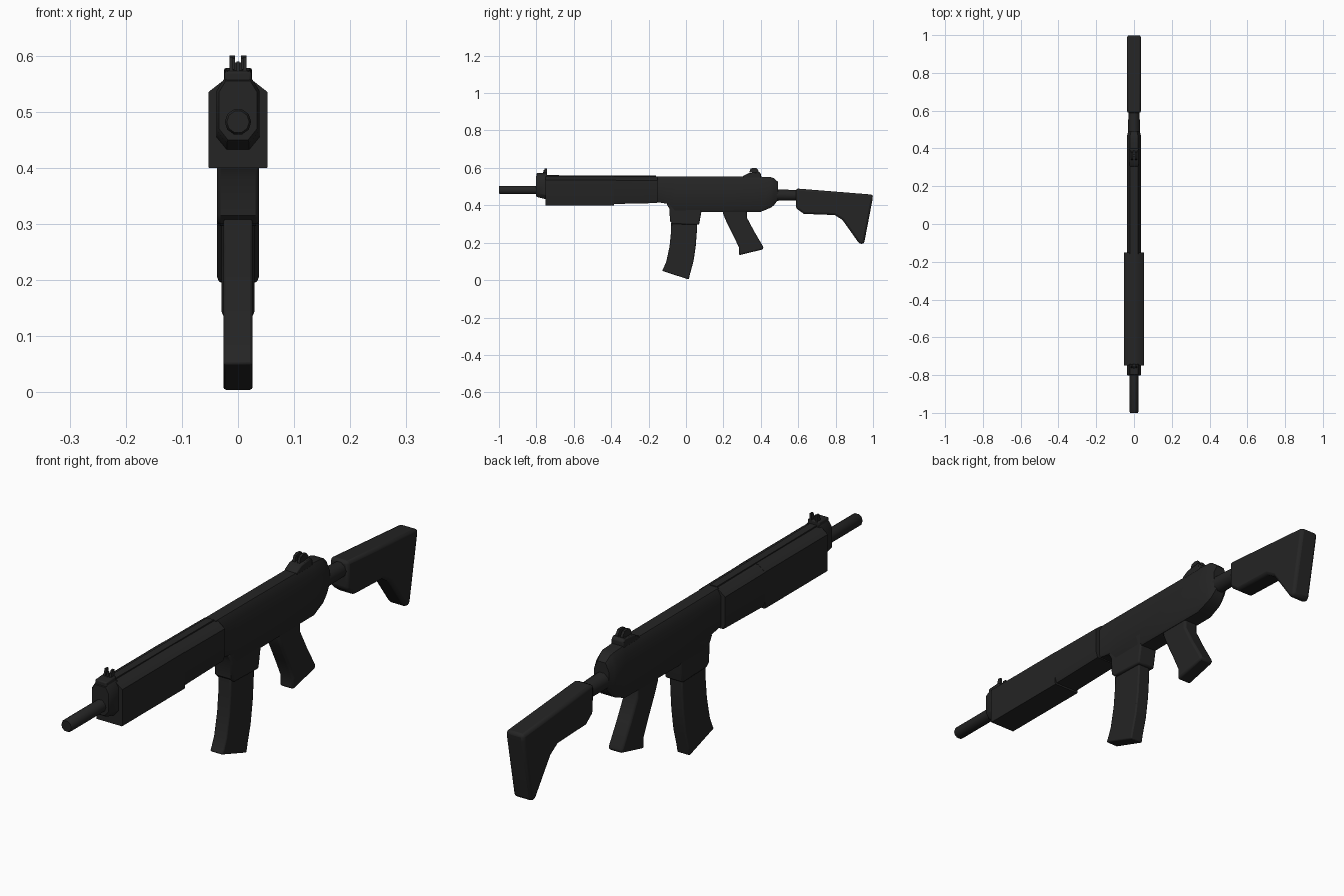
import bpy, bmesh, math

if "Cube" in bpy.data.objects:
    bpy.data.objects.remove(bpy.data.objects["Cube"])

mat = bpy.data.materials.new("matte_black")
mat.diffuse_color = (0.018, 0.018, 0.018, 1)
mat.use_nodes = True
mat.node_tree.nodes["Principled BSDF"].inputs["Base Color"].default_value = mat.diffuse_color


def finish(name, bm, bevel=0.0):
    bmesh.ops.recalc_face_normals(bm, faces=bm.faces)
    me = bpy.data.meshes.new(name)
    bm.to_mesh(me)
    bm.free()
    ob = bpy.data.objects.new(name, me)
    bpy.context.collection.objects.link(ob)
    me.materials.append(mat)
    if bevel:
        b = ob.modifiers.new("bevel", 'BEVEL')
        b.width = bevel
        b.segments = 2
        b.limit_method = 'ANGLE'
        b.angle_limit = math.radians(50)
    bpy.ops.object.select_all(action='DESELECT')
    ob.select_set(True)
    bpy.context.view_layer.objects.active = ob
    bpy.ops.object.shade_smooth_by_angle(angle=math.radians(40))
    return ob


def loft(name, rings):
    """Skin matching rings of points and cap both ends."""
    bm = bmesh.new()
    vs = [[bm.verts.new(p) for p in r] for r in rings]
    n = len(vs[0])
    for a, b in zip(vs, vs[1:]):
        for i in range(n):
            j = (i + 1) % n
            bm.faces.new((a[i], a[j], b[j], b[i]))
    bm.faces.new(vs[0])
    bm.faces.new(vs[-1])
    return finish(name, bm)


def body_ring(y, w, zb, zt, bw, bh, tw, th):
    """Chamfered section: half width, bottom/top z, bottom and top chamfers."""
    half = [(bw, zb), (w, zb + bh), (w, zt - th), (tw, zt)]
    pts = half + [(-x, z) for x, z in reversed(half)]
    return [(x, y, z) for x, z in pts]


def prism(name, profile, w, bevel=0.0, x=0.0):
    """Side profile in (y, z) given a thickness across x."""
    bm = bmesh.new()
    f = bm.faces.new([bm.verts.new((x - w, y, z)) for y, z in profile])
    r = bmesh.ops.extrude_face_region(bm, geom=[f])
    bmesh.ops.translate(bm, vec=(2 * w, 0, 0),
                        verts=[v for v in r['geom'] if isinstance(v, bmesh.types.BMVert)])
    return finish(name, bm, bevel)


def tube(name, stations, n=10):
    """Round bar through (y, z, radius) stations."""
    loft(name, [[(r * math.cos(2 * math.pi * i / n), y, z + r * math.sin(2 * math.pi * i / n))
                 for i in range(n)] for y, z, r in stations])


# Barrel and stock tube
tube("barrel", [(-1, .482, .020), (-.994, .482, .0235), (-.74, .482, .0235)])
tube("stock_tube", [(.46, .455, .034), (.50, .455, .032), (.60, .453, .029)])

# Handguard, front cap and top rail
loft("handguard_front", [body_ring(-.75, .053, .40, .556, .052, .004, .026, .021),
                         body_ring(-.385, .053, .40, .556, .052, .004, .026, .021)])
loft("handguard_rear", [body_ring(-.385, .053, .407, .555, .046, .02, .026, .021),
                        body_ring(-.152, .053, .412, .553, .046, .02, .026, .021)])
loft("front_cap", [body_ring(-.803, .034, .45, .555, .018, .02, .022, .02),
                   body_ring(-.795, .038, .444, .56, .02, .022, .024, .022),
                   body_ring(-.74, .038, .43, .56, .02, .022, .024, .022)])
prism("top_rail", [(-.75, .548), (-.75, .561), (-.16, .558), (-.16, .548)], .014)

# Receiver with tapering tail
loft("receiver", [body_ring(-.16, .037, .418, .555, .033, .008, .022, .026),
                  body_ring(-.10, .037, .408, .555, .033, .008, .022, .026),
                  body_ring(-.06, .037, .365, .555, .033, .008, .022, .026),
                  body_ring(.40, .037, .365, .553, .03, .012, .022, .026),
                  body_ring(.455, .037, .388, .55, .028, .02, .022, .026),
                  body_ring(.47, .036, .40, .545, .024, .025, .02, .03),
                  body_ring(.492, .03, .43, .525, .018, .02, .016, .03)])
prism("magazine_well", [(-.105, .41), (-.088, .38), (-.086, .315), (-.07, .30),
                        (.07, .296), (.083, .37), (.083, .42)], .037, .006)

# Curved magazine
front = [(-.078, .34), (-.080, .26), (-.088, .18), (-.105, .10), (-.120, .065), (-.128, .05)]
rear = [(.015, .003), (.022, .035), (.040, .10), (.052, .18), (.058, .26), (.06, .34)]
prism("magazine", front + rear, .026, .005)

# Pistol grip
prism("grip", [(.195, .39), (.198, .355), (.215, .315), (.25, .245), (.283, .175),
               (.282, .133), (.415, .165), (.412, .18), (.365, .26), (.325, .335),
               (.325, .39)], .029, .008)

# Shoulder stock
prism("stock", [(.588, .49), (1.0, .457), (.997, .43), (.952, .195), (.928, .193),
                (.836, .322), (.795, .348), (.63, .354), (.588, .385)], .037, .011)

# Front sight: base, post and a pair of ears
prism("front_sight_base", [(-.80, .55), (-.80, .572), (-.742, .575), (-.742, .55)], .024, .004)
prism("front_sight_post", [(-.765, .57), (-.76, .59), (-.752, .59), (-.75, .57)], .003)
for side, label in ((-1, "left"), (1, "right")):
    prism(f"front_sight_ear_{label}", [(-.765, .565), (-.755, .598), (-.742, .598), (-.742, .565)],
          .0035, 0, side * .012)
    # Rear sight ears
    prism(f"rear_sight_ear_{label}", [(.338, .575), (.345, .595), (.36, .60), (.378, .598),
                                      (.388, .585), (.388, .575)], .005, 0, side * .010)

# Rear sight base
prism("rear_sight_base", [(.305, .545), (.305, .556), (.335, .572), (.39, .578),
                          (.40, .57), (.40, .545)], .025, .004)
prism("rear_sight_aperture", [(.355, .57), (.355, .588), (.368, .588), (.368, .57)], .008)
